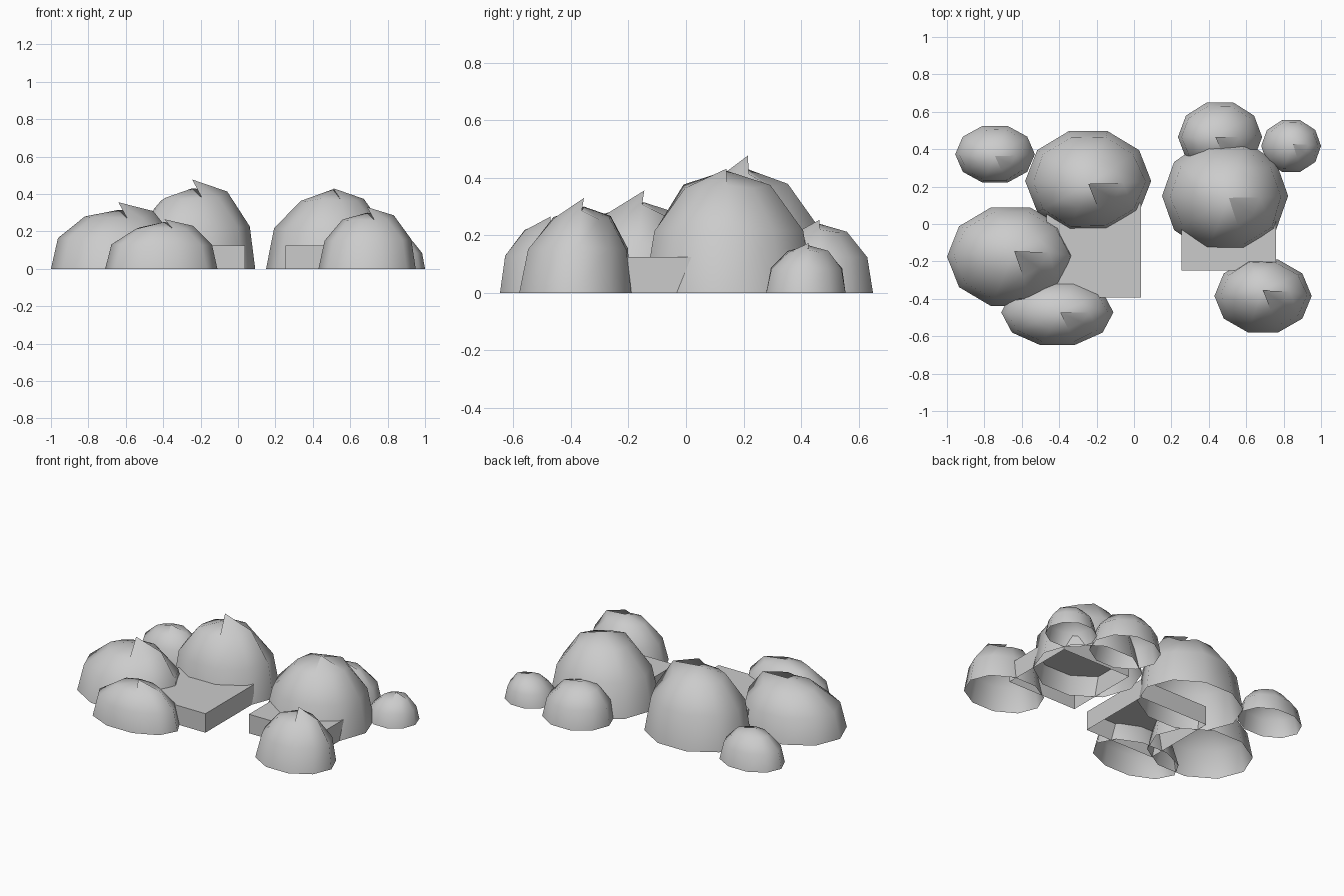
import bpy
import bmesh
import random
from math import cos, sin, pi

cube = bpy.data.objects.get("Cube")
if cube:
    bpy.data.objects.remove(cube, do_unlink=True)

stone = bpy.data.materials.new("pale_grey_stone")
stone.use_nodes = True
GREY = (0.6, 0.6, 0.6, 1)
stone.diffuse_color = GREY
stone.node_tree.nodes["Principled BSDF"].inputs["Base Color"].default_value = GREY

SIDES, ROWS = 10, 3


def finish(name, bm, smooth):
    mesh = bpy.data.meshes.new(name)
    bm.to_mesh(mesh)
    bm.free()
    mesh.materials.append(stone)
    for face in mesh.polygons:
        face.use_smooth = smooth
    bpy.context.collection.objects.link(bpy.data.objects.new(name, mesh))


def boulder(name, x, y, rx, ry, height, lift, lean, seed):
    """Open-bottomed half ellipsoid with a ridge along +x and a raised flap at the crown."""
    rng = random.Random(seed)
    bm = bmesh.new()

    def point(tilt, turn, k):
        shift = sin(tilt) ** 2
        return bm.verts.new((x + lean[0] * shift + k * rx * cos(tilt) * cos(turn),
                             y + lean[1] * shift + k * ry * cos(tilt) * sin(turn),
                             k * height * sin(tilt)))

    # Rings from the ground up, slightly uneven
    rings = []
    for row in range(ROWS):
        ring = []
        for col in range(SIDES):
            k = 1 + (row > 0) * rng.uniform(-0.02, 0.03) + 0.015 * (row == 1)
            if col == 0:
                k = 1 + lift * row / 2
            ring.append(point(row * pi / 2 / ROWS, 2 * pi * col / SIDES, k))
        rings.append(ring)
    for low, high in zip(rings, rings[1:]):
        for col in range(SIDES):
            nxt = (col + 1) % SIDES
            bm.faces.new((low[col], low[nxt], high[nxt], high[col]))

    # Crown: the last two sectors meet at a higher tip
    crown = point(pi / 2, 0, 1)
    tip = point(pi / 2, 0, 1 + lift)
    for col in range(SIDES):
        bm.faces.new((rings[-1][col], rings[-1][(col + 1) % SIDES],
                      tip if col >= SIDES - 2 else crown))
    finish(name, bm, True)


def slab(name, x, y, size, height):
    """Square block without a floor."""
    bm = bmesh.new()
    bmesh.ops.create_cube(bm, size=1)
    for v in bm.verts:
        v.co = (x + v.co.x * size, y + v.co.y * size, (v.co.z + 0.5) * height)
    bmesh.ops.delete(bm, geom=[f for f in bm.faces if f.normal.z < -0.5],
                     context="FACES_ONLY")
    finish(name, bm, False)


# Right-hand cluster
boulder("right_back_small_boulder", -0.743, 0.373, 0.213, 0.16, 0.21, 0.03, (0, -0.01), 1)
boulder("right_side_boulder", -0.66, -0.175, 0.34, 0.277, 0.315, 0.13, (0.02, 0.03), 2)
boulder("right_tall_boulder", -0.245, 0.23, 0.337, 0.28, 0.43, 0.11, (0, -0.015), 3)
boulder("right_front_boulder", -0.41, -0.472, 0.3, 0.184, 0.25, 0.06, (0.015, 0), 4)
slab("right_slab", -0.215, -0.14, 0.505, 0.125)

# Left-hand cluster
boulder("left_large_boulder", 0.487, 0.15, 0.337, 0.31, 0.425, 0.015, (0.02, -0.01), 5)
boulder("left_back_boulder", 0.46, 0.465, 0.225, 0.195, 0.24, 0.06, (-0.025, 0), 6)
boulder("left_back_small_boulder", 0.84, 0.417, 0.16, 0.145, 0.165, 0.05, (0.01, 0.01), 7)
boulder("left_front_boulder", 0.69, -0.385, 0.26, 0.205, 0.3, 0.1, (0, 0.03), 8)
slab("left_slab", 0.507, 0.003, 0.505, 0.125)
